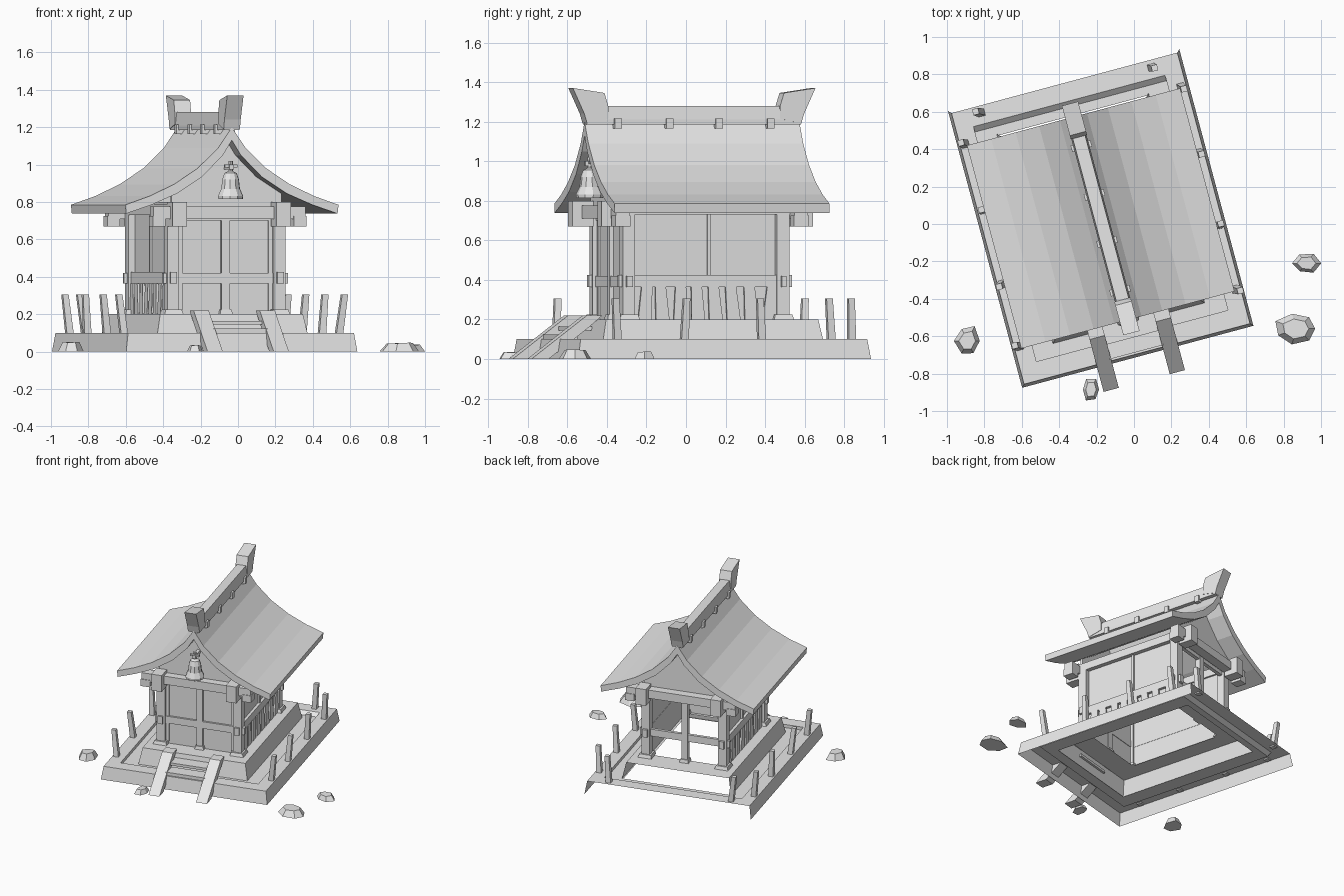
import bpy, bmesh, math, random
from mathutils import Matrix, Vector

if "Cube" in bpy.data.objects:
    bpy.data.objects.remove(bpy.data.objects["Cube"])

random.seed(4)
mat = bpy.data.materials.new("plain grey")
mat.diffuse_color = (0.8, 0.8, 0.8, 1)
mat.use_nodes = True
mat.node_tree.nodes["Principled BSDF"].inputs["Base Color"].default_value = mat.diffuse_color
# the whole shrine is turned on the ground
PLACE = Matrix.Translation((-0.178, 0.03, 0)) @ Matrix.Rotation(math.radians(15), 4, 'Z')


def finish(name, bm, place=PLACE, fix=True):
    if fix:
        bmesh.ops.recalc_face_normals(bm, faces=bm.faces)
    bm.transform(place)
    me = bpy.data.meshes.new(name)
    bm.to_mesh(me)
    bm.free()
    me.materials.append(mat)
    ob = bpy.data.objects.new(name, me)
    bpy.context.collection.objects.link(ob)
    return ob


def add_box(bm, x0, x1, y0, y1, z0, z1, taper=1.0, lean=(0, 0)):
    """Box whose top can be scaled and shifted."""
    cx, cy = (x0 + x1) / 2, (y0 + y1) / 2
    vs = bmesh.ops.create_cube(bm, size=1)['verts']
    for v in vs:
        top = v.co.z > 0
        s = taper if top else 1
        v.co = Vector((cx + v.co.x * (x1 - x0) * s + (lean[0] if top else 0),
                       cy + v.co.y * (y1 - y0) * s + (lean[1] if top else 0),
                       z1 if top else z0))


def boxes(name, items):
    bm = bmesh.new()
    for it in items:
        add_box(bm, *it)
    return finish(name, bm)


def prism(bm, pts, axis, a, b):
    """Extrude a 2D outline along x (pts are y,z) or y (pts are x,z)."""
    def at(p, t):
        return (t, p[0], p[1]) if axis == 'x' else (p[0], t, p[1])
    r0 = [bm.verts.new(at(p, a)) for p in pts]
    r1 = [bm.verts.new(at(p, b)) for p in pts]
    n = len(pts)
    bm.faces.new(r0)
    bm.faces.new(r1[::-1])
    for i in range(n):
        bm.faces.new((r0[i], r0[(i + 1) % n], r1[(i + 1) % n], r1[i]))


def tier(name, rings):
    """Open shell of stacked rectangles (hx, y0, y1, z); outer back face is left open."""
    bm = bmesh.new()
    rs = [[bm.verts.new(p) for p in ((-hx, y0, z), (hx, y0, z), (hx, y1, z), (-hx, y1, z))]
          for hx, y0, y1, z in rings]
    for k in range(len(rs) - 1):
        for i in range(4):
            if i == 2 and k == 0:
                continue
            j = (i + 1) % 4
            bm.faces.new((rs[k][i], rs[k][j], rs[k + 1][j], rs[k + 1][i]))
    return finish(name, bm, fix=False)


# stepped foundation, hollow below
tier("base", [(.64, -.766, .766, 0), (.625, -.75, .75, .1), (.53, -.65, .65, .1),
              (.53, -.65, .62, .075), (.41, -.57, .57, .075)])
tier("platform", [(.42, -.58, .58, .075), (.395, -.555, .555, .2), (.26, -.38, .37, .2)])

# stairs
bm = bmesh.new()
for cx in (-.183, .183):
    prism(bm, [(-.9, 0), (-.61, .22), (-.53, .22), (-.6, .16), (-.81, 0)], 'x', cx - .042, cx + .042)
finish("stair_stringer", bm)
boxes("stair_tread", [(-.15, .15, -.66, -.55, .145, .165), (-.15, .15, -.74, -.64, .1, .125)])

# posts and their plinths
PX, YF, YB = .295, -.417, .39
corners = [(sx * PX, y) for sx in (-1, 1) for y in (YF, YB)]
boxes("corner_post", [(x - .032, x + .032, y - .032, y + .032, .2, .75) for x, y in corners])
boxes("post_plinth", [(x - .052, x + .052, y - .052, y + .052, .2, .225, .85) for x, y in corners])
boxes("middle_post", [b for y in (YF, YB) for b in (
    (-.023, .023, y - .02, y + .02, .2, .73), (-.035, .035, y - .033, y + .033, .2, .225, .85))])

# walls: front and both sides, the back stays an open frame
boxes("front_wall", [(-PX, PX, YF, YF + .012, .2, .8)])
boxes("side_wall", [(s * .285 - .006, s * .285 + .006, YF, YB, .2, .8) for s in (-1, 1)])
boxes("wall_rail", [(s * PX - .018, s * PX + .018, -.465, .44, .365, .425) for s in (-1, 1)]
      + [(-.345, .345, YF - .016, YF + .016, .365, .42)]
      + [(-.345, .345, YB - .012, YB + .012, .365, .42)])
boxes("wall_batten", [(s * .294 - .01, s * .294 + .01, .0, .018, .42, .75) for s in (-1, 1)]
      + [(s * .25 - .012, s * .25 + .012, YF - .01, YF, .22, .72) for s in (-1, 1)]
      + [(-.29, .29, y - .014, y + .014, .7, .73) for y in (YF, YB)])

# leaning slats along the foot of the side walls
slats = []
for s in (-1, 1):
    for i in range(8):
        y = -.33 + i * .093
        slats.append((s * .31 - .007, s * .31 + .007, y - .035, y + .035, .2, .365, .8,
                      (0, random.uniform(-.02, .02))))
boxes("wall_slat", slats)

# beams and bracket blocks below the eaves
boxes("cross_beam", [(-.42, .42, y - .035, y + .035, .71, .775) for y in (-.475, .46)])
boxes("beam_block", [(sx * .287 - .04, sx * .287 + .04, y - .055, y + .055, .67, .8)
                     for sx in (-1, 1) for y in (-.505, .49)])
boxes("eave_beam", [(s * PX - .03, s * PX + .03, -.47, .46, .73, .79) for s in (-1, 1)])
boxes("beam_end", [(s * .39 - .035, s * .39 + .035, y - .04, y + .04, .67, .725)
                   for s in (-1, 1) for y in (-.475, .46)])

# curved roof slab
half = [(0, 1.2), (.075, 1.09), (.19, .98), (.32, .895), (.455, .832), (.59, .785)]
under = [(0, 1.13), (.05, 1.05), (.165, .935), (.305, .845), (.445, .785), (.585, .738)]
bm = bmesh.new()
for s in (-1, 1):
    for i in range(5):
        prism(bm, [(s * p[0], p[1]) for p in (half[i], half[i + 1], under[i + 1], under[i])],
              'y', -.562, .562)
bmesh.ops.remove_doubles(bm, verts=bm.verts, dist=.0005)
bm.verts.index_update()
seen = {}
for f in bm.faces:
    seen.setdefault(frozenset(v.index for v in f.verts), []).append(f)
inner = [f for f in bm.faces if f.normal.length >= 0 and
         abs(f.calc_center_median().y) < .1 and
         any(abs(f.calc_center_median().z - (half[i][1] + under[i][1]) / 2) < .002 and
             abs(abs(f.calc_center_median().x) - (half[i][0] + under[i][0]) / 2) < .002
             for i in range(5))]
bmesh.ops.delete(bm, geom=inner, context='FACES_ONLY')
finish("roof", bm)

# gable walls under the roof
bm = bmesh.new()
outline = [(0, 1.15), (.06, 1.05), (.175, .935), (.305, .85), (.305, .76)]
for y in (-.44, .42):
    prism(bm, [(-x, z) for x, z in outline[:0:-1]] + outline, 'y', y - .008, y + .008)
finish("gable_wall", bm)

# ridge beam, clips and flared ends
bm = bmesh.new()
prism(bm, [(-.042, 1.185), (.042, 1.185), (.042, 1.21), (.034, 1.28), (-.034, 1.28), (-.042, 1.21)],
      'y', -.56, .56)
finish("ridge_beam", bm)
boxes("ridge_clip", [(-.055, .055, y - .018, y + .018, 1.165, 1.215) for y in (-.4, -.13, .13, .4)])
bm = bmesh.new()
for s in (-1, 1):
    prism(bm, [(s * y, z) for y, z in ((.56, 1.19), (.45, 1.215), (.45, 1.28), (.47, 1.345),
                                       (.635, 1.37), (.575, 1.24))], 'x', -.045, .045)
finish("ridge_end", bm)

# bell under the front gable
bm = bmesh.new()
prof = [(.0, .815), (.068, .815), (.07, .832), (.052, .87), (.046, .92), (.034, .955), (.012, .965),
        (.012, 1.02), (0, 1.02)]
vs = [bm.verts.new((r, 0, z)) for r, z in prof]
es = [bm.edges.new((vs[i], vs[i + 1])) for i in range(len(vs) - 1)]
bmesh.ops.spin(bm, geom=vs + es, angle=math.tau, steps=10, axis=(0, 0, 1), cent=(0, 0, 0))
bmesh.ops.remove_doubles(bm, verts=bm.verts, dist=.0005)
bm.transform(Matrix.Translation((0, -.535, 0)))
finish("bell", bm)
boxes("bell_bracket", [(-.012, .012, -.56, -.43, .975, 1.0), (-.035, .035, -.545, -.525, .985, 1.0)])

# leaning fence stakes around the base
spots = [(s * .595, y) for s in (-1, 1) for y in (-.55, -.2, .205, .57)] + [(-.47, .71), (.47, .71)]
stakes = []
for x, y in spots:
    lx = random.uniform(0, .03) * (1 if x > 0 else -1)
    stakes.append((x - .019, x + .019, y - .019, y + .019, .09, .305, .85,
                   (lx, random.uniform(-.02, .02))))
boxes("fence_stake", stakes)

# flat stones on the ground
for x, y, rx, ry, h, n in ((.92, -.21, .075, .055, .04, 6), (.87, -.56, .115, .085, .05, 7),
                           (-.89, -.625, .07, .085, .055, 6), (-.23, -.885, .05, .062, .035, 6)):
    bm = bmesh.new()
    low, top = [], []
    for i in range(n):
        a = math.tau * i / n
        r = random.uniform(.85, 1.1)
        low.append(bm.verts.new((x + rx * r * math.cos(a), y + ry * r * math.sin(a), 0)))
        top.append(bm.verts.new((x + rx * r * .65 * math.cos(a), y + ry * r * .65 * math.sin(a),
                                 h * random.uniform(.85, 1))))
    bm.faces.new(top)
    bm.faces.new(low[::-1])
    for i in range(n):
        bm.faces.new((low[i], low[(i + 1) % n], top[(i + 1) % n], top[i]))
    finish("stone", bm, Matrix())
